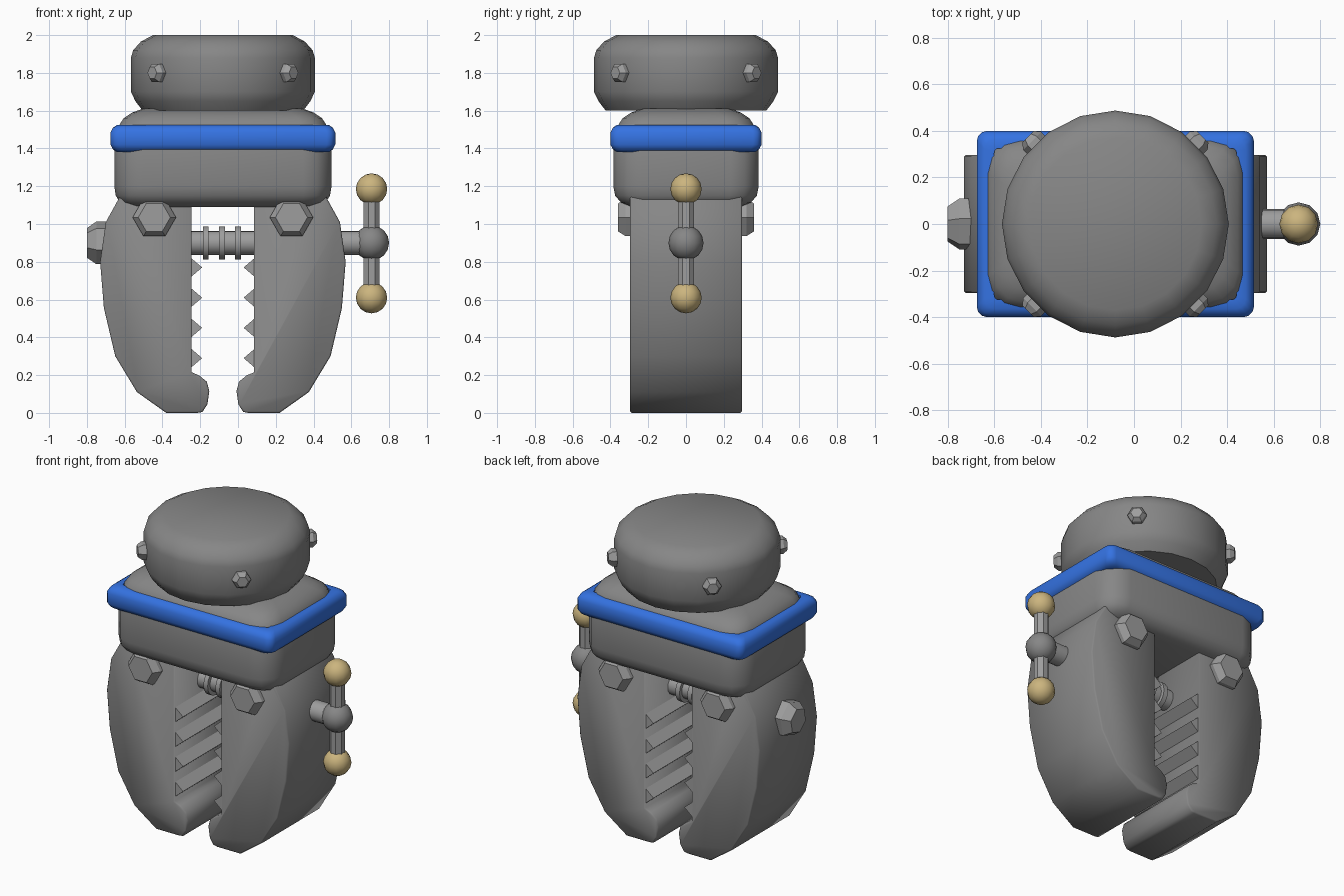
import bpy, bmesh, math
from mathutils import Vector

if "Cube" in bpy.data.objects:
    bpy.data.objects.remove(bpy.data.objects["Cube"])

CX = -0.08  # clamp axis in x


def material(name, col):
    m = bpy.data.materials.new(name)
    m.diffuse_color = (*col, 1)
    m.use_nodes = True
    m.node_tree.nodes["Principled BSDF"].inputs["Base Color"].default_value = m.diffuse_color
    return m


blue = material("blue_band", (0.035, 0.17, 0.76))
brass = material("brass", (0.60, 0.46, 0.21))
iron = material("dark_iron", (0.24, 0.24, 0.24))
steel = material("steel", (0.34, 0.34, 0.34))


def finish(name, bm, mat, angle=35):
    bmesh.ops.recalc_face_normals(bm, faces=bm.faces)
    me = bpy.data.meshes.new(name)
    bm.to_mesh(me)
    bm.free()
    ob = bpy.data.objects.new(name, me)
    bpy.context.collection.objects.link(ob)
    me.materials.append(mat)
    bpy.ops.object.select_all(action='DESELECT')
    ob.select_set(True)
    bpy.context.view_layer.objects.active = ob
    if angle:
        bpy.ops.object.shade_smooth_by_angle(angle=math.radians(angle))
    return ob


def loft(name, rings, mat=iron, closed=False, angle=35, bevel=0.0):
    bm = bmesh.new()
    loops = [[bm.verts.new(p) for p in r] for r in rings]
    n = len(loops[0])
    pairs = list(zip(loops, loops[1:]))
    caps = []
    if closed:
        pairs.append((loops[-1], loops[0]))
    else:
        caps = [bm.faces.new(loops[0]), bm.faces.new(loops[-1])]
    for a, b in pairs:
        for i in range(n):
            j = (i + 1) % n
            bm.faces.new((a[i], a[j], b[j], b[i]))
    if bevel:
        bmesh.ops.recalc_face_normals(bm, faces=bm.faces)
        bmesh.ops.bevel(bm, geom=[e for f in caps for e in f.edges], offset=bevel,
                        segments=1, affect='EDGES', profile=0.5)
    return finish(name, bm, mat, angle)


def lathe(name, profile, segs, origin, axis, mat=iron, angle=35, turn=0.0):
    q = Vector(axis).to_track_quat('Z', 'Y')
    o = Vector(origin)
    rings = []
    for r, h in profile:
        rings.append([o + q @ Vector((r * math.cos(a), r * math.sin(a), h))
                      for a in (turn + 2 * math.pi * i / segs for i in range(segs))])
    return loft(name, rings, mat, angle=angle)


def rounded_rect(z, hx, hy, r, steps=3):
    pts = []
    for k, (sx, sy) in enumerate(((1, 1), (-1, 1), (-1, -1), (1, -1))):
        for i in range(steps + 1):
            a = math.pi / 2 * (k + i / steps)
            pts.append((CX + sx * (hx - r) + r * math.cos(a),
                        sy * (hy - r) + r * math.sin(a), z))
    return pts


def prism(name, pts, y, mat=iron, bevel=0.0, angle=35):
    return loft(name, [[(x, s * y, z) for x, z in pts] for s in (-1, 1)], mat,
                bevel=bevel, angle=angle)


def ball(name, loc, r, mat):
    bm = bmesh.new()
    bmesh.ops.create_uvsphere(bm, u_segments=12, v_segments=8, radius=r)
    bmesh.ops.translate(bm, verts=bm.verts, vec=loc)
    return finish(name, bm, mat)


# round cap on top
lathe("top_cap", [(0.425, 1.60), (0.463, 1.65), (0.487, 1.70), (0.487, 1.88),
                  (0.475, 1.92), (0.435, 1.965), (0.37, 2.0)], 20, (CX, 0, 0), (0, 0, 1))

# bolts around the cap
for k in range(4):
    a = math.radians(45 + 90 * k)
    d = Vector((math.cos(a), math.sin(a), 0))
    lathe("cap_bolt", [(0.055, 0.42), (0.055, 0.505), (0.035, 0.53)], 6,
          (CX, 0, 1.80), d, steel, angle=0)

# main housing block
loft("housing", [rounded_rect(*v) for v in (
    (1.09, 0.50, 0.30, 0.10), (1.115, 0.545, 0.345, 0.12), (1.15, 0.567, 0.375, 0.14),
    (1.20, 0.575, 0.385, 0.15), (1.45, 0.575, 0.385, 0.15), (1.53, 0.545, 0.355, 0.14),
    (1.56, 0.525, 0.335, 0.13), (1.59, 0.48, 0.29, 0.12), (1.612, 0.42, 0.23, 0.10))])

# blue band around the housing
loft("band", [rounded_rect(z, 0.595 - d, 0.4 - d, 0.045 if d < 0.05 else 0.02) for z, d in (
    (1.38, 0.075), (1.38, 0.035), (1.395, 0.013), (1.42, 0.0), (1.485, 0.0),
    (1.51, 0.013), (1.525, 0.035), (1.525, 0.075))], blue, closed=True, angle=50)

# jaws with teeth and pivot bolts, mirrored about the clamp axis
jaw = [(0.165, 1.20), (0.165, 0.215), (0.125, 0.198), (0.085, 0.165), (0.072, 0.115),
       (0.082, 0.045), (0.108, 0.005), (0.135, 0.0), (0.30, 0.0), (0.455, 0.11),
       (0.57, 0.30), (0.63, 0.555), (0.65, 0.80), (0.62, 1.01), (0.54, 1.155), (0.50, 1.20)]
for s, side in ((-1, "left"), (1, "right")):
    prism(side + "_jaw", [(CX + s * u, z) for u, z in jaw], 0.297, bevel=0.008, angle=60)
    for z in (0.77, 0.61, 0.45, 0.29):
        tooth = [(0.18, z + 0.06), (0.11, z), (0.18, z - 0.06)]
        prism(side + "_tooth", [(CX + s * u, v) for u, v in tooth], 0.288, steel)
    for f in (-1, 1):
        lathe(side + "_pivot_bolt", [(0.115, 0.28), (0.115, 0.32), (0.085, 0.36)], 6,
              (CX + s * 0.363, 0, 1.035), (0, f, 0), steel, angle=0)

# clamping screw with ridges and end bolt
lathe("screw", [(0.064, -0.72), (0.064, 0.70)], 16, (0, 0, 0.9), (1, 0, 0), steel)
for x in (-0.17, -0.085, 0.0):
    lathe("screw_ridge", [(0.088, -0.015), (0.088, 0.015)], 16, (x, 0, 0.9), (1, 0, 0), steel)
lathe("screw_end_bolt", [(0.115, 0.68), (0.115, 0.75), (0.08, 0.80)], 6,
      (0, 0, 0.9), (-1, 0, 0), steel, angle=0, turn=math.pi / 2 + 0.2)

# turning handle
ball("handle_hub", (0.707, 0, 0.9), 0.093, iron)
lathe("handle_bar", [(0.045, 0.61), (0.045, 1.18)], 8, (0.707, 0, 0), (0, 0, 1), steel,
      angle=0, turn=math.pi / 8)
for z in (0.61, 1.185):
    ball("handle_knob", (0.707, 0, z), 0.083, brass)
